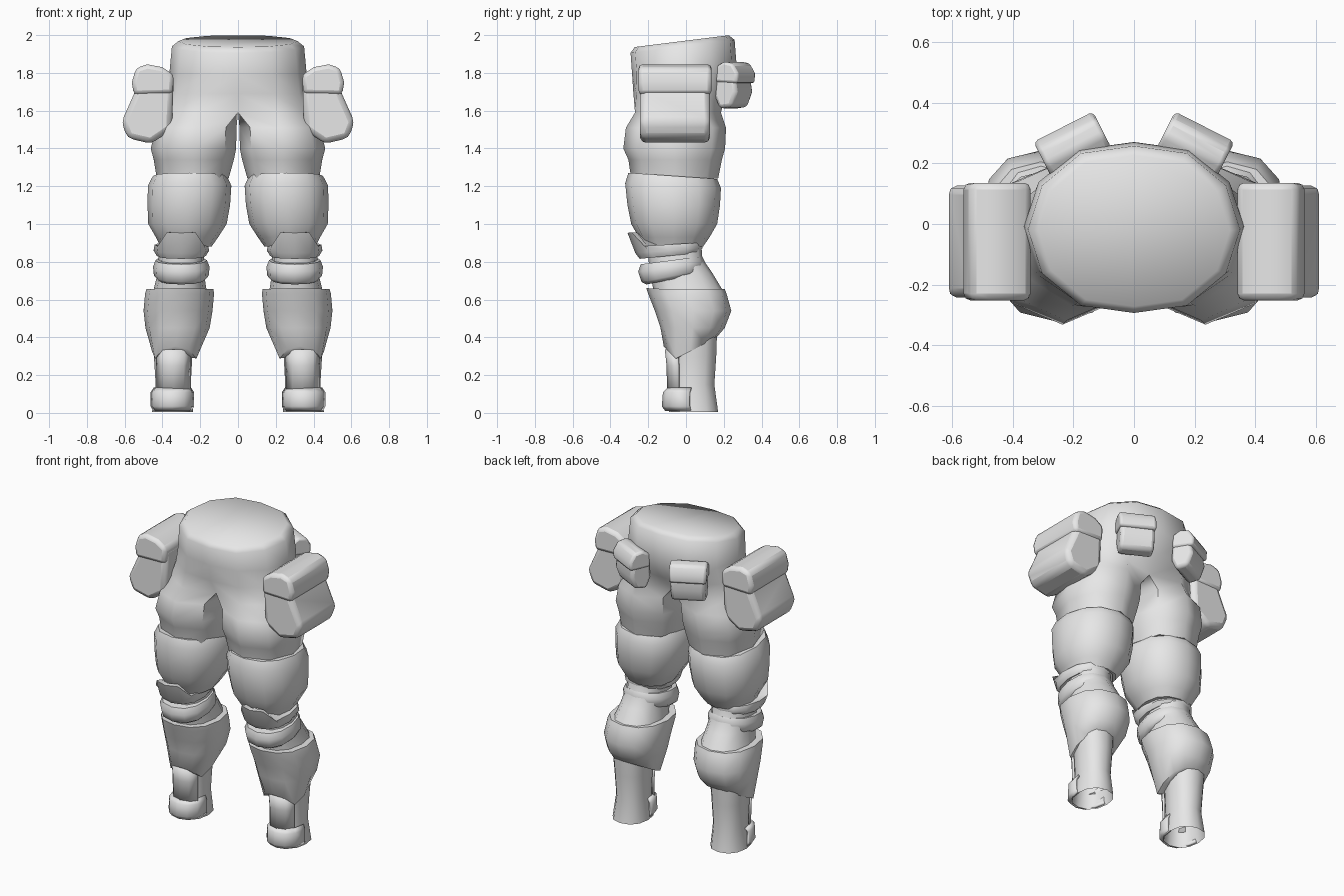
import bpy, bmesh, math
from mathutils import Matrix, Vector

if "Cube" in bpy.data.objects:
    bpy.data.objects.remove(bpy.data.objects["Cube"])

grey = bpy.data.materials.new("plain_grey")
grey.diffuse_color = (0.8, 0.8, 0.8, 1)
grey.use_nodes = True
grey.node_tree.nodes["Principled BSDF"].inputs["Base Color"].default_value = grey.diffuse_color


def finish(name, bm, thickness=0, bevel=0, angle=50):
    """Store the right half as an object, then mirror it across x = 0."""
    bmesh.ops.recalc_face_normals(bm, faces=bm.faces)
    mesh = bpy.data.meshes.new(name)
    bm.to_mesh(mesh)
    bm.free()
    mesh.materials.append(grey)
    ob = bpy.data.objects.new(name, mesh)
    bpy.context.collection.objects.link(ob)
    if thickness:
        m = ob.modifiers.new("thickness", "SOLIDIFY")
        m.thickness = thickness
    if bevel:
        m = ob.modifiers.new("rounding", "BEVEL")
        m.width, m.segments = bevel, 2
        m.limit_method, m.angle_limit = "ANGLE", math.radians(35)
    m = ob.modifiers.new("both_sides", "MIRROR")
    m.merge_threshold = 0.0005
    bpy.ops.object.select_all(action="DESELECT")
    ob.select_set(True)
    bpy.context.view_layer.objects.active = ob
    bpy.ops.object.shade_smooth_by_angle(angle=math.radians(angle))
    return ob


def oval(z, x0, x1, y0, y1, n=12):
    """Slightly squared ring; z may be a number or a function of y."""
    pts = []
    for i in range(n):
        a = -math.pi + 2 * math.pi * i / n
        c, s = (math.copysign(abs(v) ** 0.88, v) for v in (math.cos(a), math.sin(a)))
        x, y = (x0 + x1) / 2 + c * (x1 - x0) / 2, (y0 + y1) / 2 + s * (y1 - y0) / 2
        pts.append((x, y, z(y) if callable(z) else z))
    return pts


def skin(rings, caps=True):
    bm = bmesh.new()
    loops = [[bm.verts.new(p) for p in r] for r in rings]
    n = len(loops[0])
    for a, b in zip(loops, loops[1:]):
        for i in range(n):
            j = (i + 1) % n
            bm.faces.new((a[i], a[j], b[j], b[i]))
    if caps:
        bm.faces.new(loops[0])
        bm.faces.new(loops[-1])
    return bm


def limb(name, rows, caps=True, keep=None, thickness=0):
    bm = skin([oval(*r) for r in rows], caps)
    if keep:
        drop = [f for f in bm.faces if not keep(f.calc_center_median())]
        bmesh.ops.delete(bm, geom=drop, context="FACES")
    return finish(name, bm, thickness)


def shell(name, rows, inset=0.04):
    """Limb armour with rims that turn inward at both ends."""
    def lip(r):
        return (r[0], r[1] + inset, r[2] - inset, r[3] + inset, r[4] - inset)
    return limb(name, [lip(rows[0])] + rows + [lip(rows[-1])])


# Trousers: half waist rings that flow into a leg ring
def waist(z, rx, y0, y1, crease=1.0, slope=0.0):
    cy, ry = (y0 + y1) / 2, (y1 - y0) / 2
    pts = [(0, cy, z)]
    for i in range(7):
        a = math.radians(-90 + 30 * i)
        x, y = rx * math.cos(a), cy + ry * math.sin(a)
        if i in (0, 6):
            x, y = 0, cy + (y - cy) * 0.95 * crease
        pts.append((x, y, z + slope * (y - cy)))
    return pts


bm = skin([
    waist(1.968, 0.316, -0.285, 0.24, 1, 0.125),
    waist(1.94, 0.35, -0.308, 0.272, 1, 0.125),
    waist(1.80, 0.363, -0.30, 0.285, 1, 0.03),
    waist(1.69, 0.375, -0.30, 0.25, 0.97),
    waist(1.59, 0.41, -0.305, 0.22, 0.72),
    oval(1.51, 0.008, 0.435, -0.318, 0.212, 8),
    oval(1.40, 0.010, 0.462, -0.332, 0.207, 8),
    oval(1.34, 0.022, 0.446, -0.305, 0.19, 8),
    oval(1.24, 0.05, 0.43, -0.29, 0.17, 8),
])
seam = [f for f in bm.faces if all(abs(v.co.x) < 1e-4 for v in f.verts)]
bmesh.ops.delete(bm, geom=seam, context="FACES")
finish("trousers", bm)

# Thigh armour
shell("thigh_guard", [
    (lambda y: 1.25 - 0.07 * y, 0.06, 0.45, -0.305, 0.165),
    (lambda y: 1.20 - 0.05 * y, 0.035, 0.477, -0.322, 0.185),
    (1.10, 0.042, 0.479, -0.31, 0.18),
    (1.00, 0.06, 0.475, -0.29, 0.165),
    (0.93, 0.105, 0.435, -0.25, 0.125),
    (0.88, 0.14, 0.41, -0.22, 0.09)])

# Cloth behind the knee
limb("knee_cloth", [
    (0.95, 0.18, 0.41, -0.20, 0.08), (0.82, 0.18, 0.42, -0.20, 0.085),
    (0.74, 0.18, 0.425, -0.19, 0.14), (0.64, 0.165, 0.45, -0.17, 0.20)])

# Knee pads: the upper one rises at the front as a kneecap
shell("upper_knee_pad", [
    (lambda y: 0.897 + 0.06 * y + (0.075 if y < -0.25 else 0), 0.16, 0.442, -0.31, 0.08),
    (lambda y: 0.867 + 0.08 * y, 0.152, 0.447, -0.268, 0.088),
    (lambda y: 0.84 + 0.10 * y, 0.17, 0.43, -0.245, 0.07)], 0.03)
shell("lower_knee_pad", [
    (lambda y: 0.818 + 0.13 * y, 0.165, 0.437, -0.24, 0.085),
    (lambda y: 0.785 + 0.15 * y, 0.15, 0.45, -0.253, 0.10),
    (lambda y: 0.74 + 0.20 * y, 0.155, 0.445, -0.235, 0.095),
    (lambda y: 0.722 + 0.20 * y, 0.175, 0.425, -0.21, 0.075)], 0.03)

# Calf armour with a slanted lower edge
shell("calf_guard", [
    (lambda y: 0.655 - 0.05 * min(y + 0.1, 0), 0.13, 0.485, -0.21, 0.205),
    (0.63, 0.127, 0.492, -0.20, 0.215),
    (0.54, 0.135, 0.50, -0.165, 0.24),
    (0.45, 0.15, 0.49, -0.135, 0.205),
    (lambda y: 0.285 + max(0.55 * (y + 0.05), -y - 0.05), 0.205, 0.455, -0.118, 0.165)], 0.025)

# Boot shaft, toe cuff and shin plate
limb("boot_shaft", [
    (0.45, 0.23, 0.46, -0.08, 0.165), (0.30, 0.242, 0.445, -0.08, 0.16),
    (0.15, 0.25, 0.436, -0.075, 0.15), (0.005, 0.238, 0.455, -0.09, 0.17)], caps=False)
limb("boot_cuff", [
    (0.135, 0.25, 0.445, -0.095, 0.15), (0.11, 0.232, 0.462, -0.122, 0.16),
    (0.035, 0.232, 0.462, -0.128, 0.165), (0.01, 0.245, 0.45, -0.11, 0.165)],
    caps=False, keep=lambda c: c.y < 0.02, thickness=0.015)
limb("shin_plate", [
    (0.335, 0.236, 0.448, -0.112, 0.16), (0.25, 0.24, 0.445, -0.103, 0.155),
    (0.10, 0.242, 0.442, -0.10, 0.15)],
    caps=False, keep=lambda c: c.y < -0.035, thickness=0.015)


# Pouches: a side profile (outward, up) extruded across its width
def pouch(name, profile, width, matrix, bevel):
    bm = bmesh.new()
    face = bm.faces.new([bm.verts.new((x, -width / 2, z)) for x, z in profile])
    ext = bmesh.ops.extrude_face_region(bm, geom=[face])
    new = [g for g in ext["geom"] if isinstance(g, bmesh.types.BMVert)]
    bmesh.ops.translate(bm, vec=(0, width, 0), verts=new)
    bmesh.ops.transform(bm, matrix=matrix, verts=bm.verts)
    finish(name, bm, bevel=bevel, angle=45)


side = Matrix.Translation((0, -0.058, 0))
pouch("side_pouch", [(0.34, 1.78), (0.53, 1.78), (0.55, 1.69), (0.617, 1.54),
                     (0.585, 1.455), (0.46, 1.425), (0.35, 1.50)], 0.37, side, 0.03)
pouch("side_pouch_flap", [(0.34, 1.79), (0.40, 1.83), (0.48, 1.845), (0.54, 1.825),
                          (0.562, 1.75), (0.552, 1.685), (0.345, 1.69)], 0.388, side, 0.022)

back = Matrix.Translation((0.195, 0.245, 0)) @ Matrix.Rotation(math.radians(63), 4, "Z")
pouch("back_pouch", [(-0.05, 1.80), (0.055, 1.82), (0.075, 1.70), (0.045, 1.62),
                     (-0.03, 1.61), (-0.06, 1.68)], 0.205, back, 0.02)
pouch("back_pouch_flap", [(-0.05, 1.83), (0.0, 1.86), (0.055, 1.85), (0.085, 1.80),
                          (0.083, 1.745), (-0.05, 1.75)], 0.22, back, 0.015)
